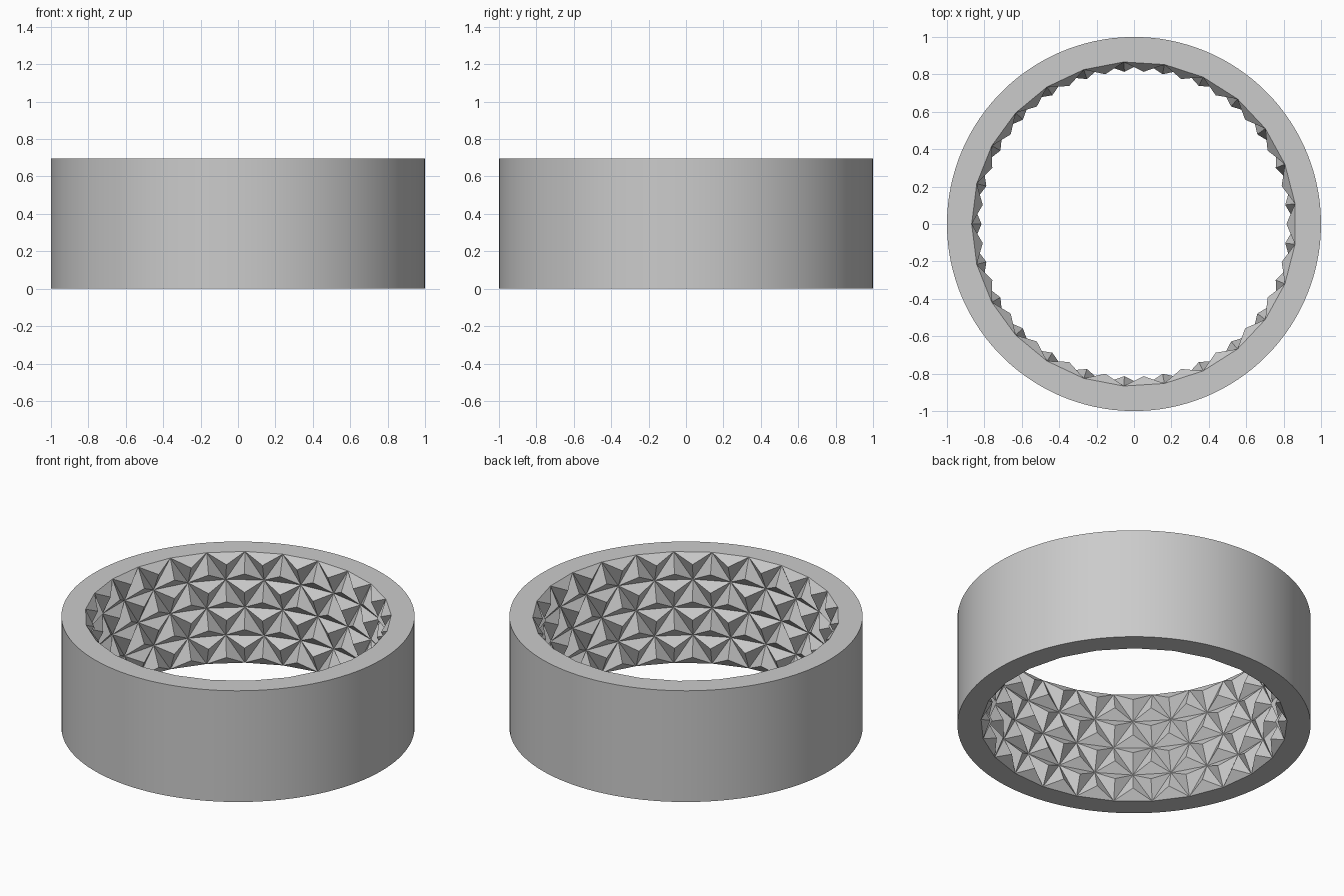
import bpy
import bmesh
from math import cos, sin, pi

cube = bpy.data.objects.get("Cube")
if cube:
    bpy.data.objects.remove(cube, do_unlink=True)

HEIGHT = 0.695
OUTER, WALL, TIP = 1.0, 0.868, 0.815   # radii of shell, stud bases and stud tips
COUNT, ROWS, SUB = 25, 4, 5            # studs around, rows of studs, shell steps per stud
STEP = 2 * pi / COUNT


def material(name, colour):
    mat = bpy.data.materials.new(name)
    mat.use_nodes = True
    mat.diffuse_color = colour
    mat.node_tree.nodes["Principled BSDF"].inputs["Base Color"].default_value = colour
    return mat


bm = bmesh.new()


def point(radius, turn, z):
    a = pi + turn * STEP
    return bm.verts.new((radius * cos(a), radius * sin(a), z))


def circle(radius, steps, z, shift=0.0):
    return [point(radius, i * COUNT / steps + shift, z) for i in range(steps)]


# smooth outer shell
n = COUNT * SUB
low, high = circle(OUTER, n, 0), circle(OUTER, n, HEIGHT)
for i in range(n):
    j = (i + 1) % n
    bm.faces.new((low[i], low[j], high[j], high[i])).smooth = True

# staggered rows of base points on the inner wall
row_h = HEIGHT / ROWS
rows = [circle(WALL, COUNT, r * row_h, 0.5 * (r % 2)) for r in range(ROWS + 1)]


def stud(corners, turn, z):
    """Three-sided pyramid pointing into the bore."""
    tip = point(TIP, turn, z)
    for a, b in zip(corners, corners[1:] + corners[:1]):
        bm.faces.new((a, b, tip))


# bands of alternating upright and inverted studs
for r in range(ROWS):
    down, up = rows[r], rows[r + 1]
    odd = r % 2
    for k in range(COUNT):
        nxt = (k + 1) % COUNT
        peak = up[nxt] if odd else up[k]
        stud([down[k], peak, down[nxt]], k + 0.5 + odd / 2, (r + 1 / 3) * row_h)
        foot = down[k] if odd else down[nxt]
        stud([up[k], up[nxt], foot], k + 0.5 + (1 - odd) / 2, (r + 2 / 3) * row_h)

# flat rims join the shell to the first and last rows
for shell, wall, shift in ((low, rows[0], 0), (high, rows[-1], ROWS % 2)):
    for k in range(COUNT):
        start = k * SUB + shift * SUB // 2
        arc = [shell[(start + s) % n] for s in range(SUB + 1)]
        bm.faces.new(arc + [wall[(k + 1) % COUNT], wall[k]])

bmesh.ops.recalc_face_normals(bm, faces=bm.faces)
for edge in bm.edges:
    edge.smooth = all(f.smooth for f in edge.link_faces)

mesh = bpy.data.meshes.new("studded_ring")
bm.to_mesh(mesh)
bm.free()
mesh.materials.append(material("light grey", (0.6, 0.6, 0.6, 1)))
ring = bpy.data.objects.new("studded_ring", mesh)
bpy.context.collection.objects.link(ring)
